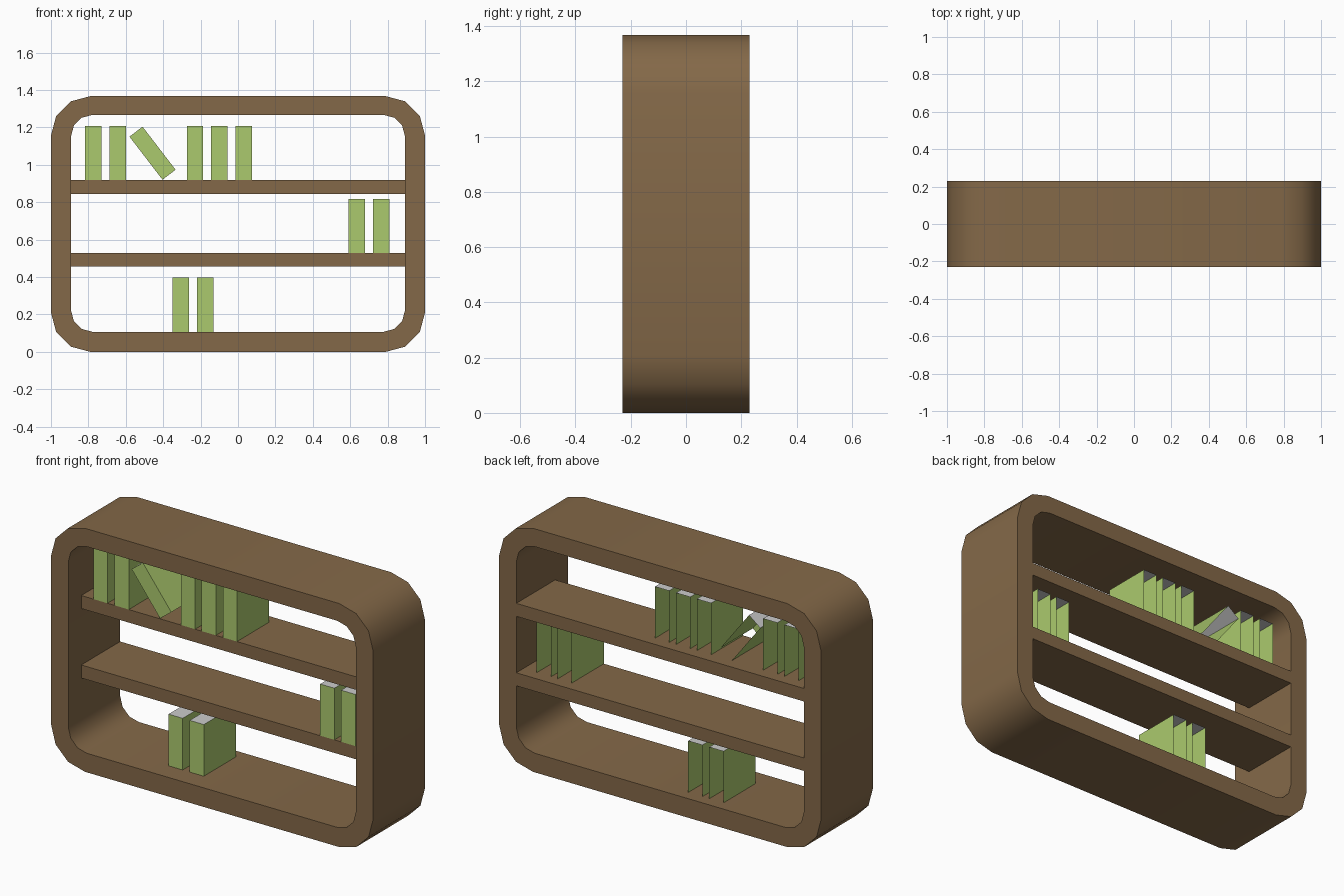
import bpy, bmesh
from math import sin, cos, pi, radians

if "Cube" in bpy.data.objects:
    bpy.data.objects.remove(bpy.data.objects["Cube"])

HALF_D = 0.23      # half depth of the case
FRONT_Y = -0.115   # set-back front line of shelves and books


def material(name, rgb):
    m = bpy.data.materials.new(name)
    m.diffuse_color = (*rgb, 1)
    m.use_nodes = True
    m.node_tree.nodes["Principled BSDF"].inputs["Base Color"].default_value = m.diffuse_color
    return m


wood = material("wood", (0.23, 0.14, 0.065))
green = material("green_cover", (0.41, 0.59, 0.155))


def make(name, bm, mat=None):
    me = bpy.data.meshes.new(name)
    bm.to_mesh(me)
    bm.free()
    if mat:
        me.materials.append(mat)
    ob = bpy.data.objects.new(name, me)
    bpy.context.collection.objects.link(ob)
    return ob


def rounded_rect(hw, z0, z1, r, seg=3):
    pts = []
    corners = [(hw - r, z1 - r), (-hw + r, z1 - r), (-hw + r, z0 + r), (hw - r, z0 + r)]
    for k, (cx, cz) in enumerate(corners):
        for i in range(seg + 1):
            a = (k + i / seg) * pi / 2
            pts.append((cx + r * cos(a), cz + r * sin(a)))
    return pts


# Outer frame: rounded ring extruded through the depth
bm = bmesh.new()
outer = rounded_rect(1.0, 0.0, 1.367, 0.21)
inner = rounded_rect(0.893, 0.107, 1.267, 0.115)
loops = [[bm.verts.new((x, y, z)) for x, z in prof]
         for prof, y in ((outer, -HALF_D), (outer, HALF_D), (inner, HALF_D), (inner, -HALF_D))]
n = len(outer)
for k in range(4):
    a, b = loops[k], loops[(k + 1) % 4]
    for i in range(n):
        j = (i + 1) % n
        bm.faces.new((a[i], a[j], b[j], b[i]))
bmesh.ops.recalc_face_normals(bm, faces=bm.faces)
frame = make("frame", bm, wood)
bpy.context.view_layer.objects.active = frame
frame.select_set(True)
bpy.ops.object.shade_smooth_by_angle(angle=radians(40))

# Two shelves, flush at the back and set back at the front
for name, z0, z1 in (("lower_shelf", 0.455, 0.528), ("upper_shelf", 0.845, 0.918)):
    bm = bmesh.new()
    bmesh.ops.create_cube(bm, size=1)
    for v in bm.verts:
        v.co.x *= 2 * 0.893
        v.co.y = HALF_D if v.co.y > 0 else FRONT_Y
        v.co.z = z1 if v.co.z > 0 else z0
    make(name, bm, wood)

# Books: cover of spine and two sides, plus a grey page top; open behind and below
BW, BH, BD = 0.088, 0.29, 0.285


def book(name, x, z, tilt=0):
    w, h, d = BW / 2, BH / 2, BD / 2
    bm = bmesh.new()
    path = [(-w, d), (-w, -d), (w, -d), (w, d)]
    low = [bm.verts.new((px, py, -h)) for px, py in path]
    top = [bm.verts.new((px, py, h)) for px, py in path]
    for i in range(3):
        bm.faces.new((low[i], low[i + 1], top[i + 1], top[i]))
    cover = make(name + "_cover", bm, green)
    bm = bmesh.new()
    bm.faces.new([bm.verts.new((px, py, h)) for px, py in path])
    pages = make(name + "_pages", bm)
    for ob in (cover, pages):
        ob.location = (x, FRONT_Y + d, z)
        ob.rotation_euler.y = radians(tilt)


rows = (("top", 0.918, (-0.774, -0.642, -0.230, -0.101, 0.030)),
        ("middle", 0.528, (0.635, 0.765)),
        ("bottom", 0.107, (-0.307, -0.176)))
for row, z, xs in rows:
    for i, x in enumerate(xs):
        book(f"{row}_book_{i + 1}", x, z + BH / 2)
book("leaning_book", -0.457, 1.062, -37.5)
